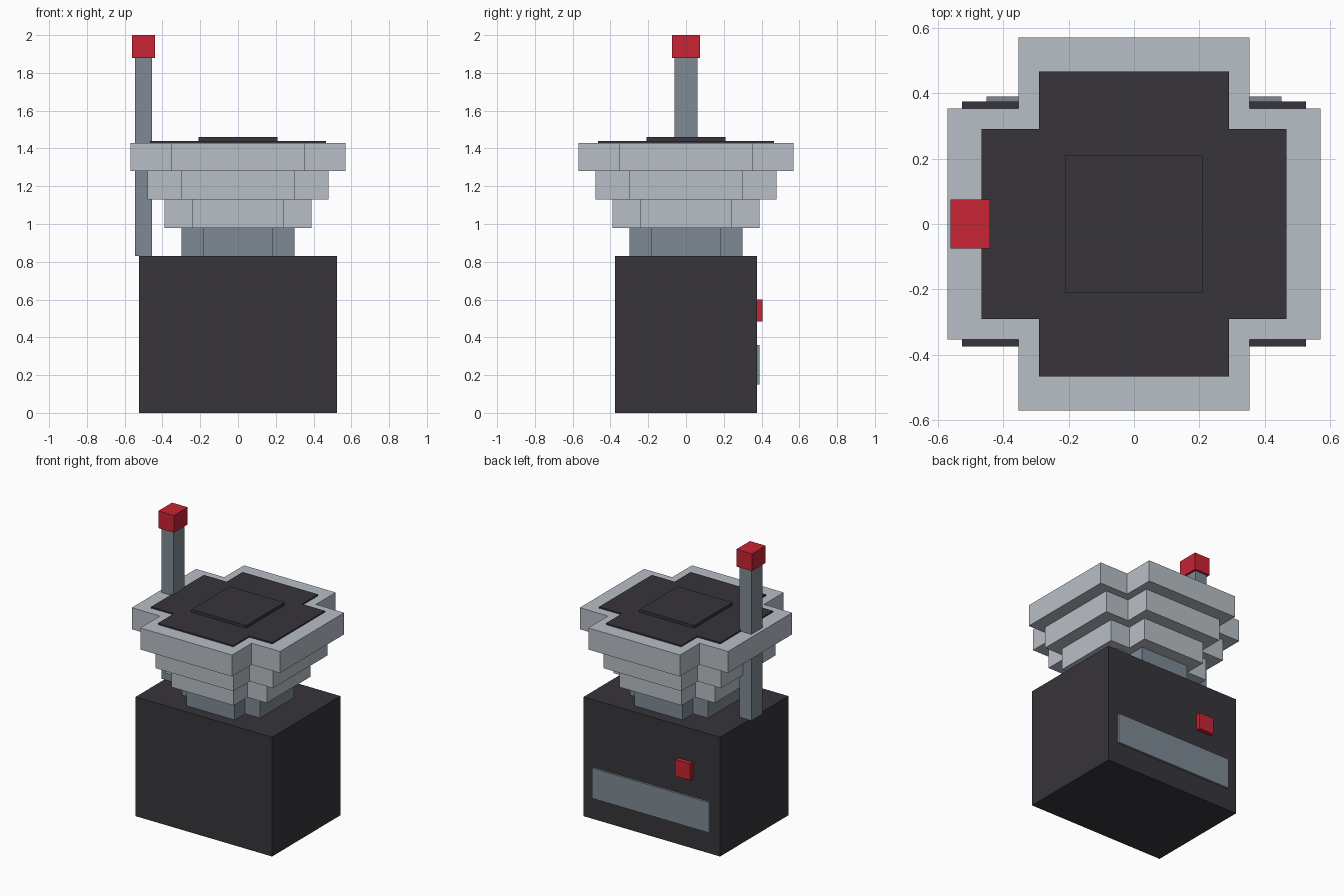
import bpy
import bmesh

cube = bpy.data.objects.get("Cube")
if cube:
    bpy.data.objects.remove(cube, do_unlink=True)


def material(name, rgb):
    mat = bpy.data.materials.new(name)
    mat.use_nodes = True
    colour = (*rgb, 1.0)
    mat.diffuse_color = colour
    mat.node_tree.nodes["Principled BSDF"].inputs["Base Color"].default_value = colour
    return mat


charcoal = material("charcoal", (0.038, 0.035, 0.043))
light_grey = material("light grey", (0.479, 0.521, 0.571))
mid_grey = material("mid grey", (0.212, 0.254, 0.296))
red = material("red", (0.578, 0.017, 0.034))


def prism(name, outline, bottom, top, mat):
    """Extrude a flat outline from bottom to top."""
    bm = bmesh.new()
    face = bm.faces.new([bm.verts.new((x, y, bottom)) for x, y in outline])
    extruded = bmesh.ops.extrude_face_region(bm, geom=[face])
    verts = [v for v in extruded["geom"] if isinstance(v, bmesh.types.BMVert)]
    bmesh.ops.translate(bm, verts=verts, vec=(0, 0, top - bottom))
    bmesh.ops.recalc_face_normals(bm, faces=bm.faces)
    mesh = bpy.data.meshes.new(name)
    bm.to_mesh(mesh)
    bm.free()
    mesh.materials.append(mat)
    obj = bpy.data.objects.new(name, mesh)
    bpy.context.collection.objects.link(obj)
    return obj


def box(name, xs, ys, zs, mat):
    (x0, x1), (y0, y1) = xs, ys
    return prism(name, [(x0, y0), (x1, y0), (x1, y1), (x0, y1)], *zs, mat)


def cross(name, reach, arm, bottom, top, mat):
    """Plus-shaped slab: one quarter of the outline, turned four times."""
    outline = []
    quarter = [(reach, -arm), (reach, arm), (arm, arm)]
    for _ in range(4):
        outline += quarter
        quarter = [(-y, x) for x, y in quarter]
    return prism(name, outline, bottom, top, mat)


# Base block
box("base", (-0.525, 0.525), (-0.375, 0.375), (0, 0.83), charcoal)

# Neck and stepped bowl
cross("neck", 0.30, 0.185, 0.83, 0.98, mid_grey)
cross("lower_tier", 0.39, 0.24, 0.98, 1.13, light_grey)
cross("middle_tier", 0.48, 0.30, 1.13, 1.28, light_grey)
cross("upper_tier", 0.57, 0.353, 1.28, 1.43, light_grey)

# Dark top plates
cross("top_plate", 0.466, 0.29, 1.43, 1.44, charcoal)
box("centre_plate", (-0.21, 0.21), (-0.21, 0.21), (1.44, 1.46), charcoal)

# Post with red cap
box("post", (-0.545, -0.455), (-0.06, 0.06), (0.83, 1.88), mid_grey)
box("post_cap", (-0.56, -0.44), (-0.075, 0.075), (1.88, 2.0), red)

# Back panel and button
box("back_panel", (-0.45, 0.45), (0.375, 0.39), (0.15, 0.36), mid_grey)
box("back_button", (-0.315, -0.20), (0.375, 0.405), (0.485, 0.60), red)
